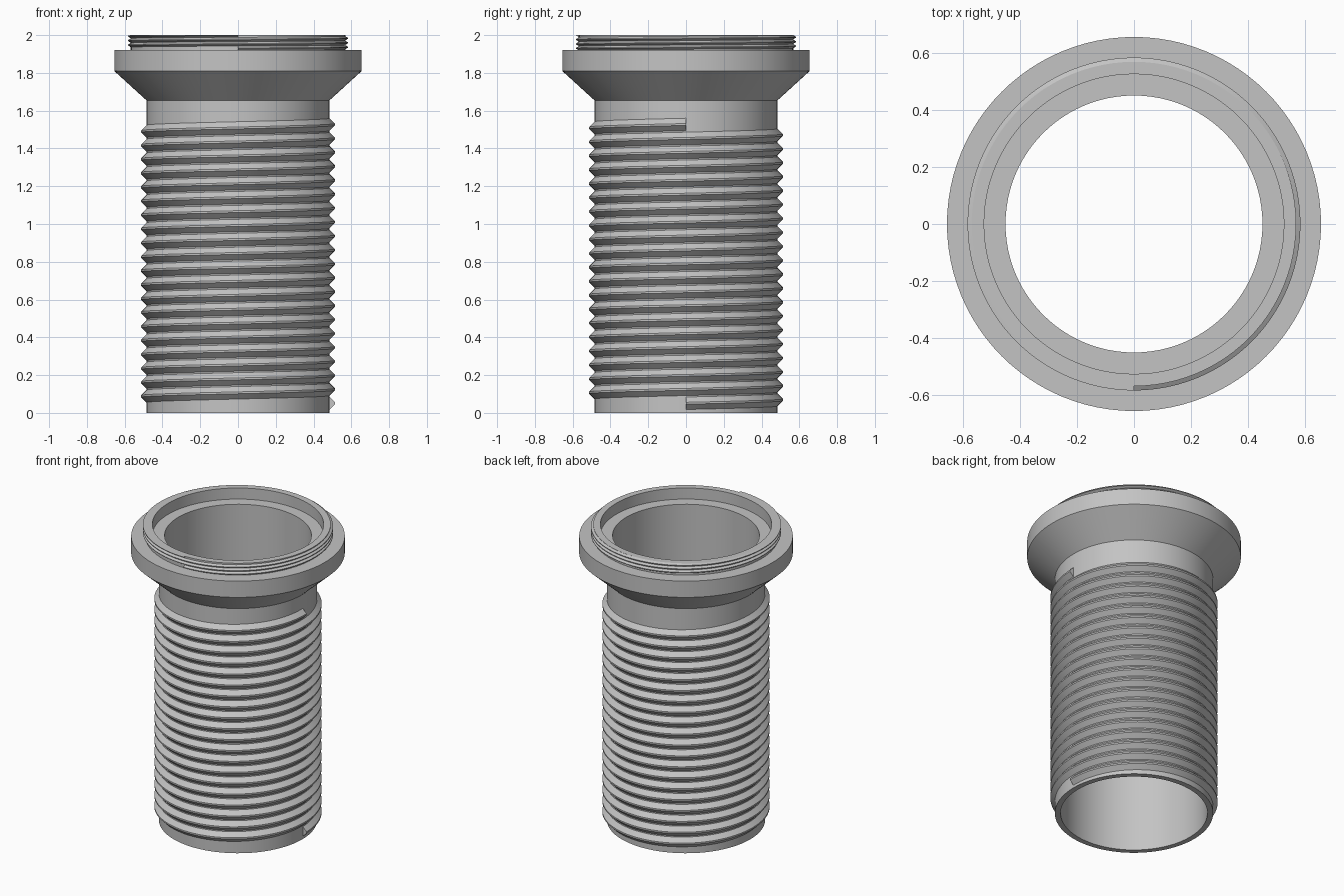
import bpy
import bmesh
import math

SEGMENTS = 96

cube = bpy.data.objects.get("Cube")
if cube:
    bpy.data.objects.remove(cube, do_unlink=True)

grey = bpy.data.materials.new("light grey")
grey.use_nodes = True
colour = (0.55, 0.55, 0.55, 1)
grey.diffuse_color = colour
grey.node_tree.nodes["Principled BSDF"].inputs["Base Color"].default_value = colour


def sweep(name, sections, closed):
    """Skin a list of equal cross-sections, either as a ring or with end caps."""
    bm = bmesh.new()
    rings = [[bm.verts.new(p) for p in section] for section in sections]
    n = len(rings[0])
    pairs = list(zip(rings, rings[1:]))
    if closed:
        pairs.append((rings[-1], rings[0]))
    else:
        bm.faces.new(rings[0])
        bm.faces.new(rings[-1])
    for a, b in pairs:
        for i in range(n):
            j = (i + 1) % n
            bm.faces.new((a[i], b[i], b[j], a[j]))
    bmesh.ops.recalc_face_normals(bm, faces=bm.faces)
    mesh = bpy.data.meshes.new(name)
    bm.to_mesh(mesh)
    bm.free()
    mesh.materials.append(grey)
    obj = bpy.data.objects.new(name, mesh)
    bpy.context.collection.objects.link(obj)
    bpy.ops.object.select_all(action="DESELECT")
    obj.select_set(True)
    bpy.context.view_layer.objects.active = obj
    bpy.ops.object.shade_smooth_by_angle(angle=math.radians(25))
    return obj


def place(profile, angle, rise=0, low=0, high=2):
    """Turn (radius, height) points to an angle, clipped to a height range."""
    c, s = math.cos(angle), math.sin(angle)
    return [(r * c, r * s, min(max(z + rise, low), high)) for r, z in profile]


def lathe(name, profile):
    step = math.tau / SEGMENTS
    sweep(name, [place(profile, i * step) for i in range(SEGMENTS)], True)


def thread(name, root, crest, half_base, half_crest, start_angle, z0, pitch, turns,
           low=0, high=2):
    profile = [(root - 0.01, -half_base), (root, -half_base), (crest, -half_crest),
               (crest, half_crest), (root, half_base), (root - 0.01, half_base)]
    sections = []
    for i in range(turns * SEGMENTS + 1):
        t = i / SEGMENTS
        sections.append(place(profile, start_angle + t * math.tau,
                              z0 + t * pitch, low, high))
    sweep(name, sections, False)


# Hollow tube with conical shoulder, flange, collar and stepped bore
lathe("threaded_tube_body", [
    (0.45, 0), (0.485, 0), (0.485, 1.655), (0.655, 1.81), (0.655, 1.92),
    (0.568, 1.92), (0.568, 2), (0.525, 2), (0.525, 1.925), (0.45, 1.925)])

# Long coarse thread on the shank
thread("shank_thread", 0.485, 0.513, 0.033, 0.005, 0, 0.051, 0.0738, 20)

# Short fine thread on the top collar
thread("collar_thread", 0.568, 0.583, 0.011, 0.002, -math.pi / 2,
       1.93, 0.0235, 3, low=1.92)
